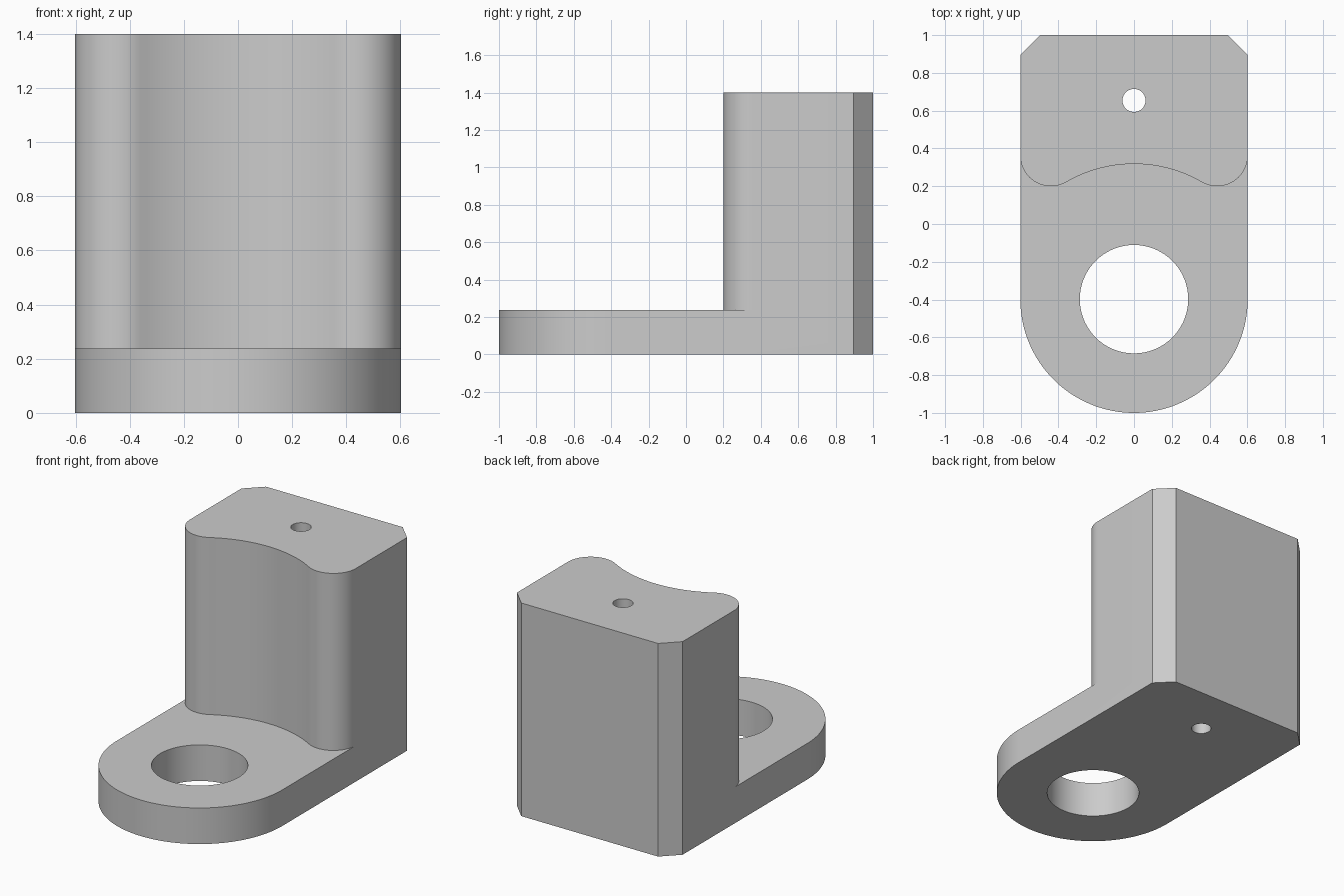
import bpy, bmesh
from math import sin, cos, pi, atan2, radians

if "Cube" in bpy.data.objects:
    bpy.data.objects.remove(bpy.data.objects["Cube"], do_unlink=True)

HALF = 0.602          # half width
AXIS = -0.398         # centre of the rounded end, the bore and the saddle
PLATE, TOP = 0.237, 1.4
CHAMFER = 0.105
SADDLE, ROUND = 0.716, 0.162

grey = bpy.data.materials.new("plain grey")
grey.use_nodes = True
colour = (0.6, 0.6, 0.6, 1)
grey.diffuse_color = colour
grey.node_tree.nodes["Principled BSDF"].inputs["Base Color"].default_value = colour


def arc(x, y, r, start, end, n):
    steps = [start + (end - start) * i / n for i in range(n + 1)]
    return [(x + r * cos(a), y + r * sin(a)) for a in steps]


def prism(name, outline, z0, z1):
    """Extrude a flat outline from z0 up to z1."""
    bm = bmesh.new()
    face = bm.faces.new([bm.verts.new((x, y, z0)) for x, y in outline])
    out = bmesh.ops.extrude_face_region(bm, geom=[face])
    verts = [v for v in out["geom"] if isinstance(v, bmesh.types.BMVert)]
    bmesh.ops.translate(bm, verts=verts, vec=(0, 0, z1 - z0))
    bmesh.ops.recalc_face_normals(bm, faces=bm.faces)
    mesh = bpy.data.meshes.new(name)
    bm.to_mesh(mesh)
    bm.free()
    mesh.materials.append(grey)
    obj = bpy.data.objects.new(name, mesh)
    bpy.context.collection.objects.link(obj)
    return obj


# Full-height body: rounded front end, chamfered back corners
body = arc(0, AXIS, HALF, pi, 2 * pi, 64)
body += [(HALF, 1 - CHAMFER), (HALF - CHAMFER, 1),
         (CHAMFER - HALF, 1), (-HALF, 1 - CHAMFER)]
bracket = prism("bracket", body, 0, TOP)

# Space above the foot plate: saddle curve between two rounded corners
cx, cy = HALF - ROUND, 0.2 + ROUND
meet = atan2(cy - AXIS, cx)
saddle = arc(0, AXIS, SADDLE, pi - meet, meet, 40)
corner = arc(cx, cy, ROUND, meet - pi, 0, 24)
mirrored = [(-x, y) for x, y in reversed(corner)]
front = mirrored + saddle[1:-1] + corner
front += [(1, cy), (1, -1.5), (-1, -1.5), (-1, cy)]

cutters = [
    prism("front_cutter", front, PLATE, TOP + 0.2),
    prism("bore_cutter", arc(0, AXIS, 0.287, 0, 2 * pi, 72)[:-1], -0.2, TOP + 0.2),
    prism("pin_hole_cutter", arc(0, 0.654, 0.061, 0, 2 * pi, 40)[:-1], -0.2, TOP + 0.2),
]
for cutter in cutters:
    cutter.hide_render = True
    cut = bracket.modifiers.new(cutter.name, "BOOLEAN")
    cut.operation, cut.solver, cut.object = "DIFFERENCE", "EXACT", cutter

# Bake the cuts and drop the cutters
bpy.context.view_layer.update()
graph = bpy.context.evaluated_depsgraph_get()
bracket_mesh = bpy.data.meshes.new_from_object(bracket.evaluated_get(graph))
bracket.modifiers.clear()
bracket.data = bracket_mesh
for cutter in cutters:
    bpy.data.objects.remove(cutter, do_unlink=True)

bpy.ops.object.select_all(action="DESELECT")
bracket.select_set(True)
bpy.context.view_layer.objects.active = bracket
bpy.ops.object.shade_smooth_by_angle(angle=radians(30))
